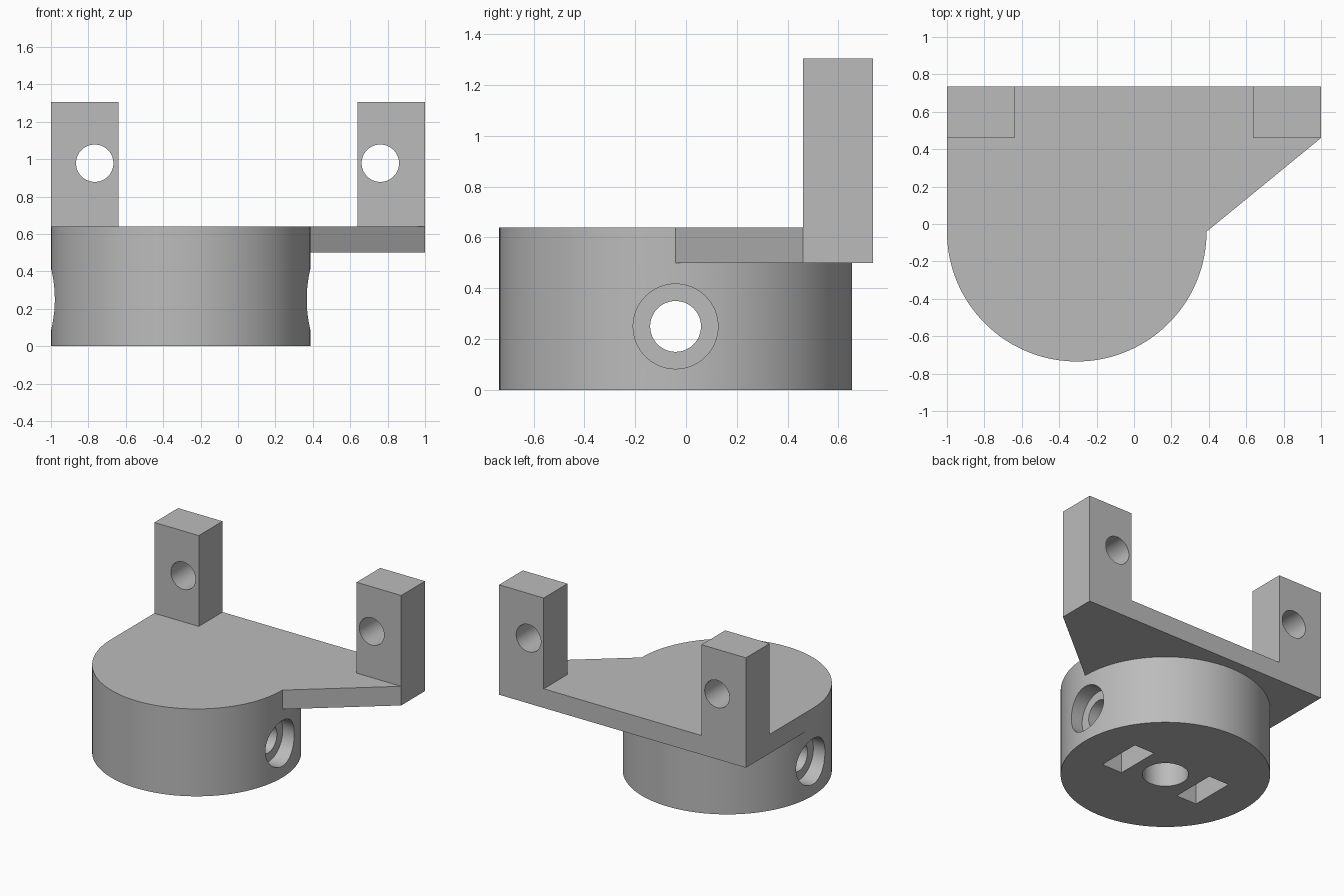
import bpy
import bmesh
from math import cos, sin, pi, radians
from mathutils import Matrix, Vector

if "Cube" in bpy.data.objects:
    bpy.data.objects.remove(bpy.data.objects["Cube"], do_unlink=True)

CX, CY, R = -0.306, -0.041, 0.694      # hub axis and radius
SLAB, TOP, POST_TOP = 0.5, 0.64, 1.305  # heights
BACK, POST_Y = 0.735, 0.46             # back edge and post front
SEGS = 128

grey = bpy.data.materials.new("plain_grey")
grey.use_nodes = True
colour = (0.5, 0.5, 0.5, 1)
grey.diffuse_color = colour
grey.node_tree.nodes["Principled BSDF"].inputs["Base Color"].default_value = colour


def prism(name, outline, z0, z1):
    """Closed solid from a counter-clockwise outline."""
    bm = bmesh.new()
    face = bm.faces.new([bm.verts.new((x, y, z0)) for x, y in outline])
    side = bmesh.ops.extrude_face_region(bm, geom=[face])["geom"]
    bmesh.ops.translate(bm, vec=(0, 0, z1 - z0),
                        verts=[v for v in side if isinstance(v, bmesh.types.BMVert)])
    bmesh.ops.recalc_face_normals(bm, faces=bm.faces)
    mesh = bpy.data.meshes.new(name)
    bm.to_mesh(mesh)
    bm.free()
    mesh.materials.append(grey)
    obj = bpy.data.objects.new(name, mesh)
    bpy.context.collection.objects.link(obj)
    return obj


def box(name, x0, x1, y0, y1, z0, z1):
    return prism(name, [(x0, y0), (x1, y0), (x1, y1), (x0, y1)], z0, z1)


def arc(radius, start, count, cx=0.0, cy=0.0, segs=SEGS):
    """Points along a circle, counted in steps of a full turn."""
    return [(cx + radius * cos(2 * pi * i / segs), cy + radius * sin(2 * pi * i / segs))
            for i in range(start, start + count)]


def rod(name, radius, start, end):
    """Round cutter between two points."""
    a, b = Vector(start), Vector(end)
    obj = prism(name, arc(radius, 0, 64, segs=64), 0, (b - a).length)
    turn = (b - a).to_track_quat("Z", "Y").to_matrix().to_4x4()
    obj.data.transform(Matrix.Translation(a) @ turn)
    return obj


def combine(target, other, operation):
    mod = target.modifiers.new(other.name, "BOOLEAN")
    mod.operation = operation
    mod.solver = "EXACT"
    mod.object = other
    bpy.context.view_layer.objects.active = target
    bpy.ops.object.modifier_apply(modifier=mod.name)
    bpy.data.objects.remove(other, do_unlink=True)


# Round hub
bracket = prism("hub_bracket", arc(R, 0, SEGS, CX, CY), 0, SLAB)

# Top slab: front half circle, straight side, back edge and slanted side
half = arc(R, SEGS // 2, SEGS // 2 + 1, CX, CY)
slab = prism("slab", half + [(1, POST_Y), (1, BACK), (-1, BACK)], SLAB, TOP)
combine(bracket, slab, "UNION")

# Two upright posts at the back corners, each with a hole from front to back
for x0, x1, hole_x in ((-1, -0.64, -0.766), (0.638, 1, 0.761)):
    post = box("post", x0, x1, POST_Y, BACK, TOP, POST_TOP)
    hole = rod("post_hole", 0.1, (hole_x, 0.3, 0.978), (hole_x, 0.9, 0.978))
    combine(post, hole, "DIFFERENCE")
    combine(bracket, post, "UNION")

# Shaft bore from below
combine(bracket, rod("shaft_bore", 0.153, (CX, CY, -0.1), (CX, CY, 0.5)), "DIFFERENCE")

# Screw hole across the hub
cross = rod("screw_hole", 0.1, (CX - 1, CY, 0.25), (CX + 1, CY, 0.25))
combine(bracket, cross, "DIFFERENCE")

# Screw head recess and nut slot on each side
for side in (-1, 1):
    recess = rod("head_recess", 0.167, (CX + side * 0.58, CY, 0.25), (CX + side, CY, 0.25))
    combine(bracket, recess, "DIFFERENCE")
    x = CX + side * 0.322
    slot = box("nut_slot", x - 0.083, x + 0.083, CY - 0.167, CY + 0.167, -0.1, 0.417)
    combine(bracket, slot, "DIFFERENCE")

# Smooth round walls, sharp edges
bpy.ops.object.select_all(action="DESELECT")
bracket.select_set(True)
bpy.context.view_layer.objects.active = bracket
bpy.ops.object.shade_smooth_by_angle(angle=radians(30))
